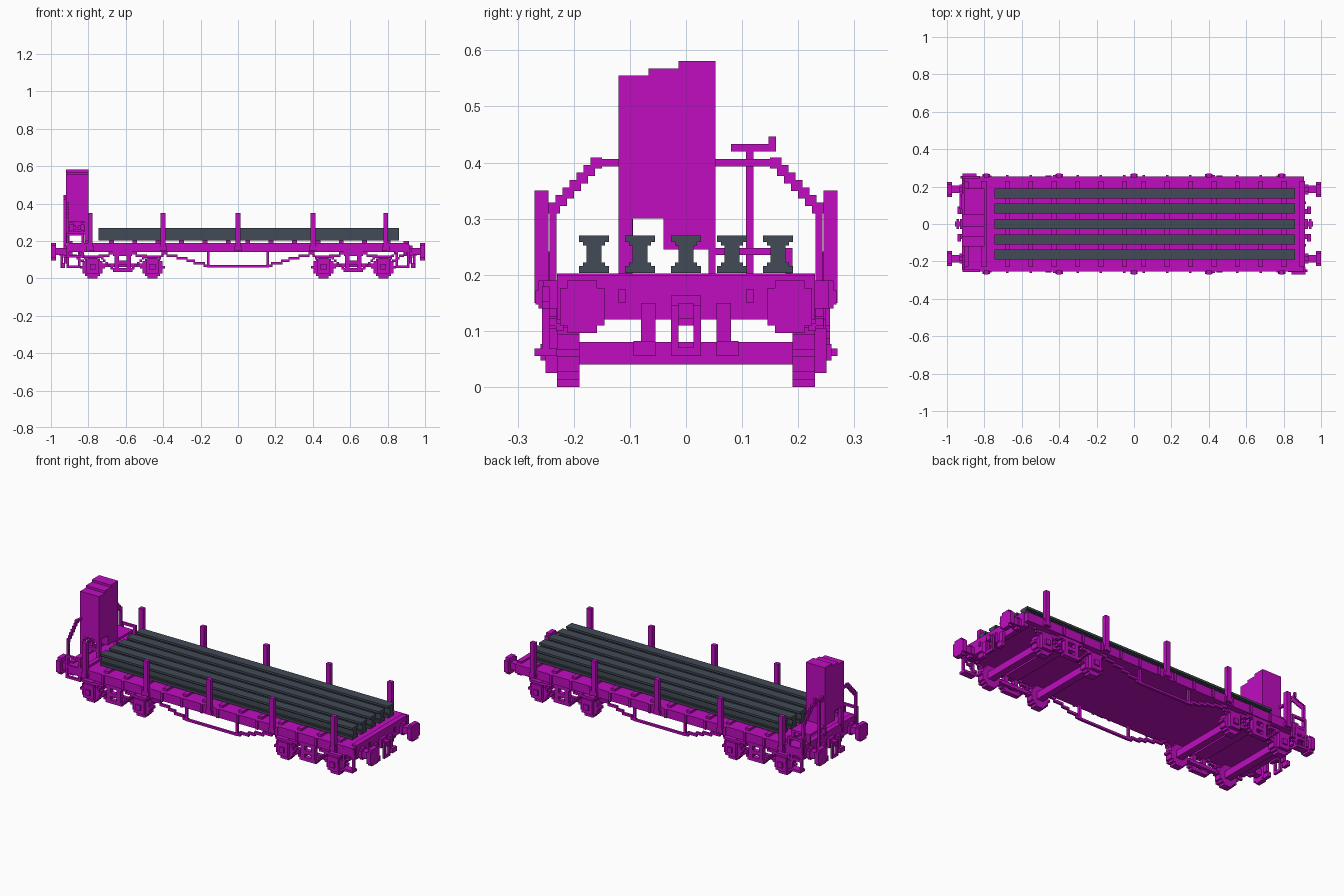
import bpy, bmesh, math
from mathutils import Vector

if "Cube" in bpy.data.objects:
    bpy.data.objects.remove(bpy.data.objects["Cube"])

V = 0.0133  # block unit


def material(name, rgb):
    m = bpy.data.materials.new(name)
    m.use_nodes = True
    m.diffuse_color = (*rgb, 1)
    m.node_tree.nodes["Principled BSDF"].inputs["Base Color"].default_value = (*rgb, 1)
    return m


magenta = material("magenta", (0.53, 0.004, 0.53))
steel = material("dark steel", (0.055, 0.07, 0.092))


class Part:
    """Collects boxes into one mesh; mirrored copies are added by sign."""

    def __init__(self, name, mat=magenta, mx=False, my=False):
        self.name, self.mat, self.bm = name, mat, bmesh.new()
        self.signs = [(a, b) for a in ((1, -1) if mx else (1,)) for b in ((1, -1) if my else (1,))]

    def box(self, x, y, z):
        for sx, sy in self.signs:
            new = bmesh.ops.create_cube(self.bm, size=1)["verts"]
            for v in new:
                p = [(r[0] + r[1]) / 2 + c * (r[1] - r[0]) for r, c in zip((x, y, z), v.co)]
                v.co = Vector((p[0] * sx, p[1] * sy, p[2]))
        return self

    def block(self, c, w):
        return self.box(*[(a - b / 2, a + b / 2) for a, b in zip(c, w)])

    def steps(self, a, b, w=(V, V, V)):
        """A diagonal bar of small stepped blocks."""
        a, b = Vector(a), Vector(b)
        n = max(1, round(max(abs(d) for d in b - a) / V))
        for i in range(n + 1):
            p = a.lerp(b, i / n)
            p.z = round(p.z / V) * V
            self.block(p, w)
        return self

    def disc(self, c, r, depth, axis):
        """A round plate made of block rows, facing along x or y."""
        n = round(r / V - 0.5)
        for k in range(-n, n + 1):
            half = max(V, round(math.sqrt(max(0, r * r - (k * V) ** 2)) / V) * V)
            w = (depth, 2 * half, V) if axis == "x" else (2 * half, depth, V)
            self.block((c[0], c[1], c[2] + k * V), w)
        return self

    def done(self):
        bmesh.ops.recalc_face_normals(self.bm, faces=self.bm.faces)
        me = bpy.data.meshes.new(self.name)
        self.bm.to_mesh(me)
        self.bm.free()
        me.materials.append(self.mat)
        bpy.context.collection.objects.link(bpy.data.objects.new(self.name, me))


# Deck, headstocks and cross bearers
Part("deck").box((-0.91, 0.91), (-0.255, 0.255), (0.14, 0.19)).done()
Part("headstock", mx=True).box((0.885, 0.915), (-0.23, 0.23), (0.12, 0.2)).done()
bearers = Part("deck_bearers", mx=True)
for i in range(7):
    bearers.block((0.052 + i * 0.125, 0, 0.196), (0.026, 0.46, V))
bearers.done()
ribs = Part("sill_ribs", mx=True, my=True)
for i in range(7):
    ribs.block((0.052 + i * 0.125, 0.256, 0.165), (V, V, 0.05))
ribs.done()

# Side stakes with their sockets
stakes = Part("side_stakes", my=True)
for x in (-0.79, -0.4, 0, 0.4, 0.79):
    stakes.box((x - V, x + V), (0.245, 0.27), (0.15, 0.35))
    stakes.block((x, 0.258, 0.16), (0.04, 0.02, 0.026))
stakes.done()

# Load of five I-beams
load = Part("load_beams", steel)
for i in range(-2, 3):
    y = i * 0.082
    for half, low, high in ((2, 0.203, 0.216), (1.5, 0.216, 0.222), (1, 0.222, 0.252),
                            (1.5, 0.252, 0.258), (2, 0.258, 0.27)):
        load.box((-0.745, 0.86), (y - half * V, y + half * V), (low, high))
load.done()

# Buffers
buffers = Part("buffers", mx=True, my=True)
buffers.disc((0.987, 0.185, 0.143), 0.046, 0.026, "x")
buffers.box((0.91, 0.975), (0.165, 0.205), (0.125, 0.163))
buffers.disc((0.922, 0.185, 0.143), 0.033, 0.02, "x")
buffers.done()

# Coupling hook and link, brake hoses
coupling = Part("coupling", mx=True)
coupling.box((0.91, 0.93), (-0.027, 0.027), (0.11, 0.163))
coupling.box((0.93, 0.957), (-V, V), (0.122, 0.15))
for s in (-1, 1):
    coupling.block((0.943, s * 0.02, 0.1), (V, V, 0.09))
coupling.box((0.937, 0.95), (-0.027, 0.027), (0.055, 0.07))
coupling.done()
hoses = Part("brake_hoses", mx=True, my=True)
hoses.box((0.915, 0.93), (0.054, 0.08), (0.08, 0.15))
hoses.box((0.925, 0.945), (0.054, 0.094), (0.055, 0.082))
hoses.box((0.91, 0.92), (0.107, 0.12), (0.15, 0.175))
hoses.done()

# Bogies: wheels, axles, axle boxes, side frames and springs
wheels = Part("wheels", mx=True, my=True)
axles = Part("axles", mx=True)
boxes = Part("axle_boxes", mx=True, my=True)
frames = Part("bogie_frames", mx=True, my=True)
MID = 0.617
for s in (-1, 1):
    x = MID + s * 0.16
    wheels.disc((x, 0.21, 0.06), 0.06, 0.04, "y")
    axles.box((x - 0.02, x + 0.02), (-0.2, 0.2), (0.04, 0.08))
    boxes.block((x, 0.237, 0.065), (0.066, 0.026, 0.08))
    boxes.block((x, 0.252, 0.062), (0.03, 0.015, 0.03))
    frames.block((x, 0.232, 0.115), (0.093, 0.026, V))
    frames.steps((x - s * 0.05, 0.236, 0.105), (MID + s * 0.045, 0.236, 0.045), (V, 0.02, V))
    frames.steps((x - s * 0.04, 0.236, 0.115), (MID + s * 0.04, 0.236, 0.135), (0.02, 0.02, V))
    frames.block((MID + s * 0.032, 0.236, 0.088), (0.024, 0.026, 0.1))
    frames.steps((x + s * 0.04, 0.225, 0.11), (x + s * 0.075, 0.225, 0.14))
frames.block((MID, 0.236, 0.045), (0.1, 0.026, 0.02))
frames.block((MID, 0.236, 0.085), (0.066, 0.026, 0.02))
frames.block((MID, 0.236, 0.13), (0.1, 0.026, 0.02))
frames.block((MID, 0.215, 0.07), (0.35, 0.02, 0.02))
for p in (wheels, axles, boxes, frames):
    p.done()
Part("bolsters", mx=True).block((MID, 0, 0.132), (0.08, 0.44, 0.02)).done()

# Truss rods under the sills
truss = Part("truss_rods", mx=True, my=True)
truss.steps((0.4, 0.235, 0.133), (0.16, 0.235, 0.067), (0.02, V, V))
truss.box((0, 0.165), (0.228, 0.242), (0.058, 0.07))
truss.block((0.16, 0.235, 0.1), (V, V, 0.08))
truss.done()

# Corner steps hanging below the ends
for name, s in (("front_corner_step", -1), ("back_corner_step", 1)):
    step = Part(name)
    e = -s
    for x in (0.85, 0.91):
        step.block((e * x, s * 0.25, 0.12), (V, V, 0.12))
    step.block((e * 0.88, s * 0.25, 0.062), (0.075, 0.04, V))
    step.steps((e * 0.92, s * 0.25, 0.15), (e * 0.83, s * 0.25, 0.09))
    step.done()
ladder = Part("cabin_steps", my=True)
for x in (-0.91, -0.83):
    ladder.block((x, 0.25, 0.175), (V, V, 0.13))
for z in (0.117, 0.18, 0.235):
    ladder.block((-0.87, 0.25, z), (0.093, V, V))
ladder.done()

# Brakeman's cabin with stepped roof, legs and braces
cabin = Part("cabin")
CX = (-0.92, -0.8)
cabin.box(CX, (-0.12, -0.04), (0.3, 0.555))
cabin.box(CX, (-0.04, 0.053), (0.245, 0.555))
cabin.box(CX, (-0.067, 0.053), (0.555, 0.568))
cabin.box(CX, (-0.013, 0.053), (0.568, 0.581))
cabin.done()
legs = Part("cabin_legs")
for y0, y1, top in ((-0.12, -0.095, 0.3), (0.04, 0.053, 0.25)):
    for x in (-0.91, -0.81):
        legs.box((x - 0.01, x + 0.01), (y0, y1), (0.19, top))
    legs.box(CX, (y0, y1), (0.235, 0.25))
for s in (-1, 1):
    legs.steps((-0.86 + s * 0.04, -0.107, 0.245), (-0.86 - s * 0.04, -0.107, 0.295), (V, 0.025, V))
legs.done()

# Raised platform beside the cabin
bench = Part("platform")
bench.box(CX, (0.053, 0.19), (0.235, 0.248))
for x in (-0.91, -0.81):
    bench.box((x - 0.01, x + 0.01), (0.177, 0.19), (0.19, 0.24))
bench.done()

# End handrails
rails = Part("handrails", my=True)
rails.block((-0.913, 0.237, 0.25), (V, V, 0.13))
rails.steps((-0.913, 0.235, 0.32), (-0.913, 0.16, 0.399), (V, 0.02, 0.02))
rails.box((-0.92, -0.907), (0.05, 0.165), (0.393, 0.406))
rails.done()

# Hand brake crank
brake = Part("hand_brake")
brake.box((-0.933, -0.92), (0.107, 0.12), (0.12, 0.425))
brake.box((-0.933, -0.92), (0.08, 0.16), (0.42, 0.433))
brake.box((-0.933, -0.92), (0.147, 0.16), (0.433, 0.446))
brake.done()
